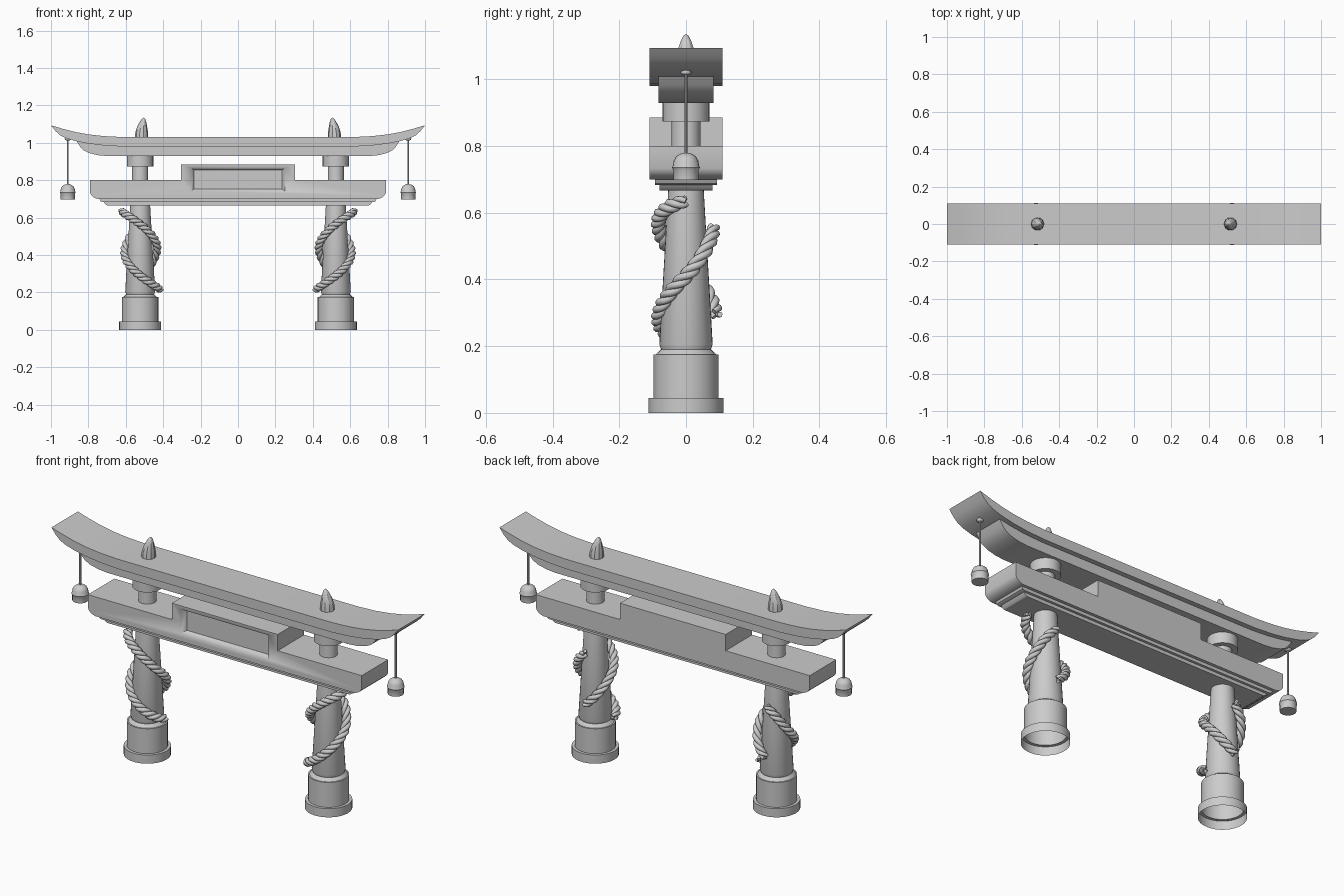
import bpy, bmesh, math
from mathutils import Vector

if "Cube" in bpy.data.objects:
    bpy.data.objects.remove(bpy.data.objects["Cube"])


def finish(name, bm, angle=30):
    bmesh.ops.recalc_face_normals(bm, faces=bm.faces[:])
    me = bpy.data.meshes.new(name)
    bm.to_mesh(me)
    bm.free()
    me.shade_smooth()
    me.set_sharp_from_angle(angle=math.radians(angle))
    ob = bpy.data.objects.new(name, me)
    bpy.context.collection.objects.link(ob)
    return ob


def slab(name, half, y):
    """Extrude a left-right symmetric x-z outline through the depth.
    half runs from the top centre round to the bottom centre."""
    pts = half + [(-x, z) for x, z in reversed(half)]
    bm = bmesh.new()
    f = bm.faces.new([bm.verts.new((x, -y, z)) for x, z in pts])
    ext = bmesh.ops.extrude_face_region(bm, geom=[f])
    moved = [v for v in ext['geom'] if isinstance(v, bmesh.types.BMVert)]
    bmesh.ops.translate(bm, verts=moved, vec=(0, 2 * y, 0))
    return finish(name, bm)


def lathe(name, x, profile, sides, cap_bottom=False, angle=30):
    """Stack rings of (radius, z, optional x shift) around x."""
    bm = bmesh.new()
    rings = []
    for p in profile:
        r, z, dx = (*p, 0)[:3]
        rings.append([bm.verts.new((x + dx + r * math.cos(2 * math.pi * i / sides),
                                    r * math.sin(2 * math.pi * i / sides), z))
                      for i in range(sides)])
    for a, b in zip(rings, rings[1:]):
        for i in range(sides):
            j = (i + 1) % sides
            bm.faces.new((a[i], a[j], b[j], b[i]))
    bm.faces.new(rings[-1])
    if cap_bottom:
        bm.faces.new(rings[0][::-1])
    return finish(name, bm, angle)


def rope(name, side, keys, start, strands=3, n=90, twists=5):
    """Three-strand rope; keys are (radius, z) every 90 degrees from start."""
    def centre(t):
        u = min(max(t, 0), 1) * (len(keys) - 1)
        i = min(int(u), len(keys) - 2)
        w = u - i
        k = [Vector(keys[min(max(i + d, 0), len(keys) - 1)]) for d in (-1, 0, 1, 2)]
        p = 0.5 * (2 * k[1] + (k[2] - k[0]) * w
                   + (2 * k[0] - 5 * k[1] + 4 * k[2] - k[3]) * w * w
                   + (3 * k[1] - k[0] - 3 * k[2] + k[3]) * w ** 3)
        a = math.radians(start - 90 * u)
        return Vector((p[0] * math.cos(a), p[0] * math.sin(a), p[1]))

    cu = bpy.data.curves.new(name, 'CURVE')
    cu.dimensions = '3D'
    cu.bevel_depth = 0.0115
    cu.bevel_resolution = 2
    cu.use_fill_caps = True
    for s in range(strands):
        sp = cu.splines.new('POLY')
        sp.points.add(n)
        for i in range(n + 1):
            t = i / n
            c = centre(t)
            tan = (centre(t + .01) - centre(t - .01)).normalized()
            out = Vector((c.x, c.y, 0)).normalized()
            out = (out - tan * out.dot(tan)).normalized()
            ph = 2 * math.pi * (s / strands + twists * t)
            q = c + 0.0115 * (out * math.cos(ph) + tan.cross(out) * math.sin(ph))
            sp.points[i].co = (side * (PX + q.x), q.y, q.z, 1)
            sp.points[i].radius = 0.7 + 0.3 * min(1, 12 * min(t, 1 - t))
        sp.use_smooth = True
    ob = bpy.data.objects.new(name, cu)
    bpy.context.collection.objects.link(ob)


PX = 0.523

# Curved roof slab and the narrower slab beneath it
slab("roof_top", [(.62, 1.031), (.72, 1.036), (.80, 1.045), (.87, 1.058), (.94, 1.076),
                  (1, 1.094), (.975, 1.062), (.95, 1.04), (.92, 1.025), (.87, 1.010),
                  (.80, .996), (.72, .986), (.62, .98)], .109)
slab("roof_under", [(.62, .985), (.72, .991), (.80, 1.001), (.865, 1.012), (.845, .98),
                    (.825, .96), (.795, .945), (.75, .934), (.70, .929)], .083)

# Lower beam with raised centre block
beam = slab("lower_beam", [(.305, .885), (.305, .80), (.79, .80), (.79, .733),
                           (.784, .719), (.772, .708), (.75, .699)], .109)
slab("beam_step_upper", [(.742, .702), (.735, .688), (.725, .683)], .093)
slab("beam_step_lower", [(.718, .685), (.71, .672), (.70, .666)], .08)

# Recessed sign panel with sloping rim, cut into the front
bm = bmesh.new()
loops = []
for y, w, lo, hi in ((-.13, .267, .73, .878), (-.085, .236, .753, .855)):
    loops.append([bm.verts.new((x, y, z)) for x, z in ((-w, lo), (w, lo), (w, hi), (-w, hi))])
for i in range(4):
    j = (i + 1) % 4
    bm.faces.new((loops[0][i], loops[0][j], loops[1][j], loops[1][i]))
bm.faces.new(loops[0][::-1])
bm.faces.new(loops[1])
cutter = finish("panel_cutter", bm)
cutter.hide_render = True
mod = beam.modifiers.new("panel", 'BOOLEAN')
mod.operation = 'DIFFERENCE'
mod.solver = 'EXACT'
mod.object = cutter
deps = bpy.context.evaluated_depsgraph_get()
cut_mesh = bpy.data.meshes.new_from_object(beam.evaluated_get(deps))
beam.modifiers.clear()
beam.data = cut_mesh
bpy.data.objects.remove(cutter)

for s, tag in ((-1, "left"), (1, "right")):
    # Pillar with open stepped base, tapering shaft and collar
    lathe(tag + "_base", s * PX, [(.112, 0), (.112, .045), (.097, .045), (.097, .175),
                                  (.090, .175), (.074, .191), (.070, .195)], 32)
    lathe(tag + "_pillar", s * PX, [(.074, .188), (.080, .205), (.053, .67),
                                    (.043, .79), (.043, .95)], 32)
    lathe(tag + "_collar", s * PX, [(.070, .873), (.070, .935)], 32, True)
    # Horn finial leaning inward
    lathe(tag + "_horn", s * .516, [(.036, 1.01), (.034, 1.055, -s * .001),
                                    (.026, 1.088, -s * .004), (.017, 1.113, -s * .008),
                                    (.008, 1.130, -s * .011), (.001, 1.135, -s * .012)],
          10, True)
    # Hanging bell, cord and knob
    lathe(tag + "_bell", s * .91, [(.038, .698), (.038, .728), (.042, .735), (.039, .741),
                                   (.037, .755), (.030, .768), (.018, .776), (.006, .779)],
          20, True)
    lathe(tag + "_cord", s * .91, [(.005, .77), (.005, 1.025)], 8, True)
    lathe(tag + "_knob", s * .91, [(.006, 1.012), (.014, 1.015), (.017, 1.021),
                                   (.013, 1.028)], 12, True, 60)
    # Two twisted ropes wound round the shaft
    rope(tag + "_rope_upper", s, [(.098, .635), (.083, .565), (.092, .44), (.090, .295)], 0)
    rope(tag + "_rope_lower", s, [(.083, .555), (.085, .41), (.082, .29), (.105, .215)], 90)
